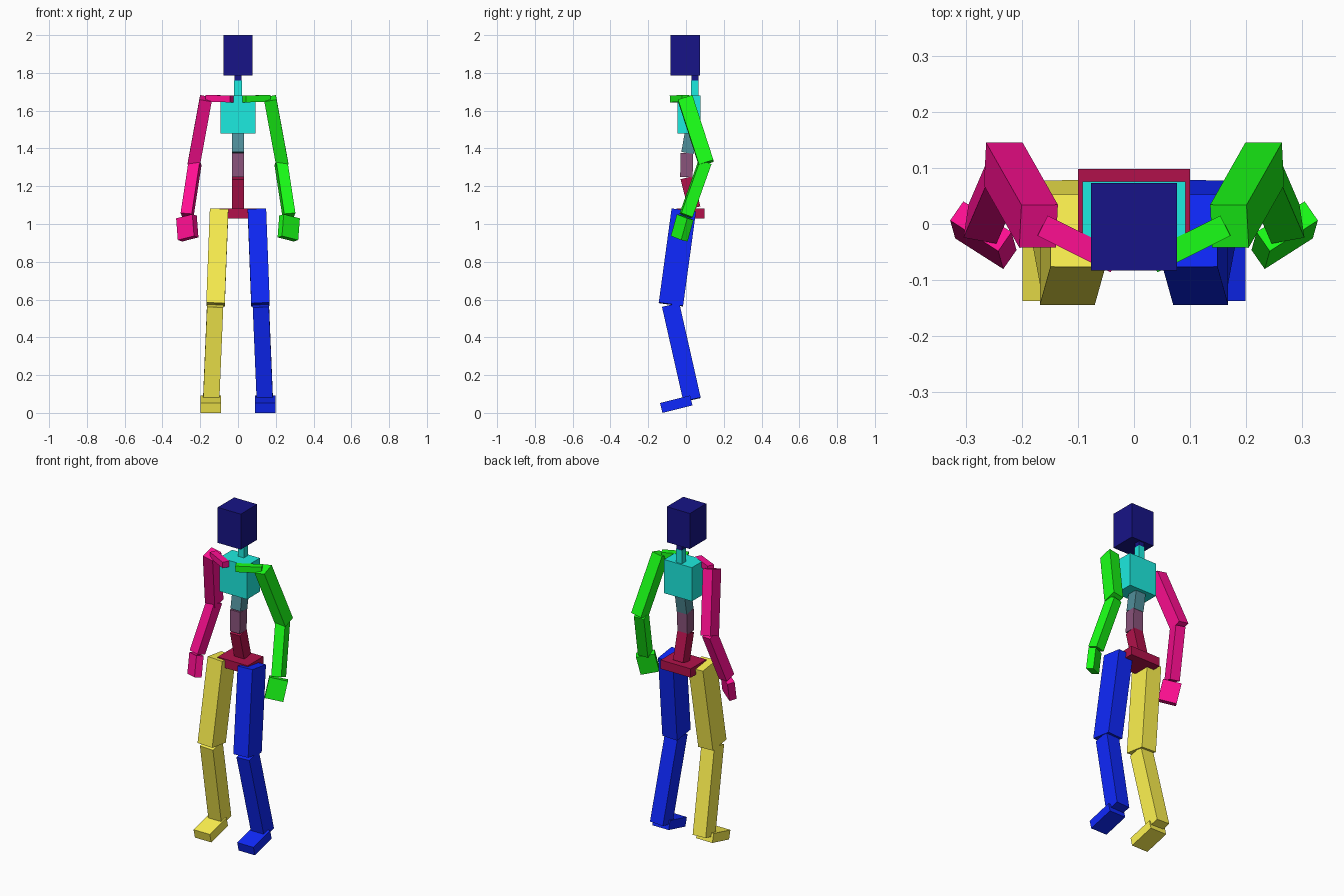
import bpy, bmesh
from mathutils import Color, Vector, Matrix

if "Cube" in bpy.data.objects:
    bpy.data.objects.remove(bpy.data.objects["Cube"])


def paint(name, rgb):
    """Material from a screen colour, converted to linear."""
    m = bpy.data.materials.new(name)
    lin = Color([min(1, c / 0.89) for c in rgb]).from_srgb_to_scene_linear()
    m.diffuse_color = (*lin, 1)
    m.use_nodes = True
    m.node_tree.nodes["Principled BSDF"].inputs["Base Color"].default_value = m.diffuse_color
    return m


NAVY = paint("navy", (0.08, 0.07, 0.47))
CYAN = paint("cyan", (0.10, 0.82, 0.78))
TEAL = paint("teal", (0.28, 0.50, 0.54))
MAUVE = paint("mauve", (0.48, 0.29, 0.43))
CRIMSON = paint("crimson", (0.62, 0.06, 0.26))
GREEN = paint("green", (0.09, 0.90, 0.08))
PINK = paint("pink", (0.89, 0.05, 0.51))
BLUE = paint("blue", (0.05, 0.14, 0.88))
YELLOW = paint("yellow", (0.90, 0.85, 0.28))


def segment(name, a, b, width, depth, mat, wide=(1, 0, 0), flip=False):
    """Box running from a to b; 'width' is measured along 'wide'."""
    a, b, wide = Vector(a), Vector(b), Vector(wide)
    axis = (b - a).normalized()
    u = (wide - axis * wide.dot(axis)).normalized()
    v = axis.cross(u)
    rot = Matrix((u, v, axis)).transposed().to_4x4()
    size = Matrix.Diagonal((width, depth, (b - a).length, 1))
    bm = bmesh.new()
    bmesh.ops.create_cube(bm, size=1, matrix=Matrix.Translation((a + b) / 2) @ rot @ size)
    if flip:
        bmesh.ops.scale(bm, vec=(-1, 1, 1), verts=bm.verts)
    bmesh.ops.recalc_face_normals(bm, faces=bm.faces)
    me = bpy.data.meshes.new(name)
    bm.to_mesh(me)
    bm.free()
    me.materials.append(mat)
    ob = bpy.data.objects.new(name, me)
    bpy.context.collection.objects.link(ob)


# Head, neck and torso
segment("head", (0, -0.005, 1.787), (0, -0.005, 2.0), 0.153, 0.156, NAVY)
segment("upper_neck", (0, 0.047, 1.76), (0, 0.047, 1.787), 0.036, 0.036, NAVY)
segment("lower_neck", (0, 0.047, 1.68), (0, 0.047, 1.76), 0.04, 0.04, CYAN)
segment("chest", (0, 0.015, 1.478), (0, 0.015, 1.68), 0.184, 0.122, CYAN)
segment("upper_spine", (0, 0.008, 1.376), (0, 0.026, 1.48), 0.066, 0.066, TEAL)
segment("middle_spine", (0, 0.002, 1.248), (0, 0.005, 1.376), 0.066, 0.066, MAUVE)
segment("lower_spine", (0, 0.044, 1.085), (0, 0.003, 1.245), 0.066, 0.066, CRIMSON)
segment("pelvis", (0, 0.024, 1.03), (0, 0.024, 1.083), 0.2, 0.148, CRIMSON)

# Arms and legs, built on +x and mirrored for the other side
for side, arm, leg, flip in (("left", GREEN, BLUE, False), ("right", PINK, YELLOW, True)):
    segment(side + "_collar", (0.033, -0.068, 1.662), (0.163, -0.003, 1.665),
            0.04, 0.036, arm, (-0.45, 0.89, 0), flip)
    segment(side + "_upper_arm", (0.17, -0.004, 1.665), (0.233, 0.107, 1.322),
            0.066, 0.08, arm, (1, 0.05, 0), flip)
    segment(side + "_forearm", (0.227, 0.1, 1.326), (0.27, 0.0, 1.045),
            0.06, 0.064, arm, (1, 0.15, 0), flip)
    segment(side + "_hand", (0.273, -0.004, 1.037), (0.264, -0.036, 0.922),
            0.104, 0.042, arm, (0.82, 0.57, 0), flip)
    segment(side + "_thigh", (0.1, -0.012, 1.072), (0.119, -0.08, 0.574),
            0.098, 0.13, leg, flip=flip)
    segment(side + "_shin", (0.121, -0.081, 0.57), (0.142, 0.032, 0.07),
            0.086, 0.094, leg, flip=flip)
    segment(side + "_foot", (0.145, 0.028, 0.066), (0.145, -0.131, 0.0265),
            0.108, 0.054, leg, flip=flip)
